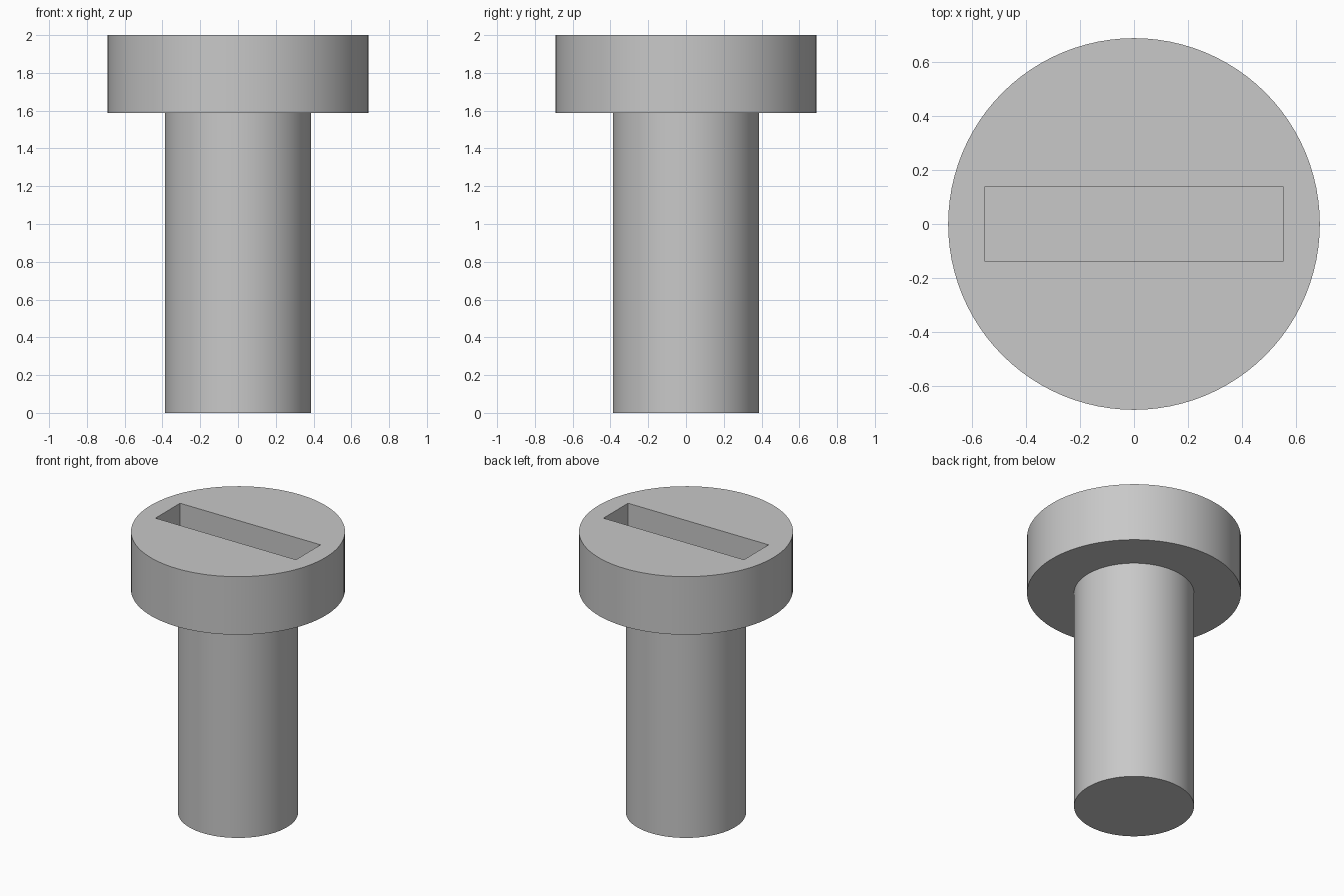
import bpy

SEGMENTS = 96
HEIGHT, HEAD_BASE = 2.0, 1.587
HEAD_RADIUS, SHANK_RADIUS = 0.69, 0.387
SLOT_LENGTH, SLOT_WIDTH, SLOT_DEPTH = 1.106, 0.277, 0.277

cube = bpy.data.objects.get("Cube")
if cube:
    bpy.data.objects.remove(cube, do_unlink=True)

# Single plain grey
grey = bpy.data.materials.new("plain grey")
grey.use_nodes = True
colour = (0.58, 0.58, 0.58, 1)
grey.diffuse_color = colour
grey.node_tree.nodes["Principled BSDF"].inputs["Base Color"].default_value = colour


def cylinder(name, radius, bottom, top):
    bpy.ops.mesh.primitive_cylinder_add(
        vertices=SEGMENTS, radius=radius, depth=top - bottom,
        location=(0, 0, (bottom + top) / 2))
    obj = bpy.context.object
    obj.name = name
    obj.data.materials.append(grey)
    return obj


# Shank and flat round head
shank = cylinder("shank", SHANK_RADIUS, 0, HEAD_BASE)
head = cylinder("head", HEAD_RADIUS, HEAD_BASE, HEIGHT)

# Slot cut into the top of the head
bpy.ops.mesh.primitive_cube_add(size=1, location=(0, 0, HEIGHT))
cutter = bpy.context.object
cutter.name = "slot_cutter"
cutter.scale = (SLOT_LENGTH, SLOT_WIDTH, SLOT_DEPTH * 2)
cutter.data.materials.append(grey)
cutter.hide_render = True

cut = head.modifiers.new("slot", 'BOOLEAN')
cut.operation = 'DIFFERENCE'
cut.solver = 'EXACT'
cut.object = cutter
bpy.ops.object.select_all(action='DESELECT')
head.select_set(True)
bpy.context.view_layer.objects.active = head
bpy.ops.object.modifier_apply(modifier=cut.name)
bpy.data.objects.remove(cutter, do_unlink=True)

# Smooth sides with crisp rims
shank.select_set(True)
bpy.ops.object.shade_smooth_by_angle()
